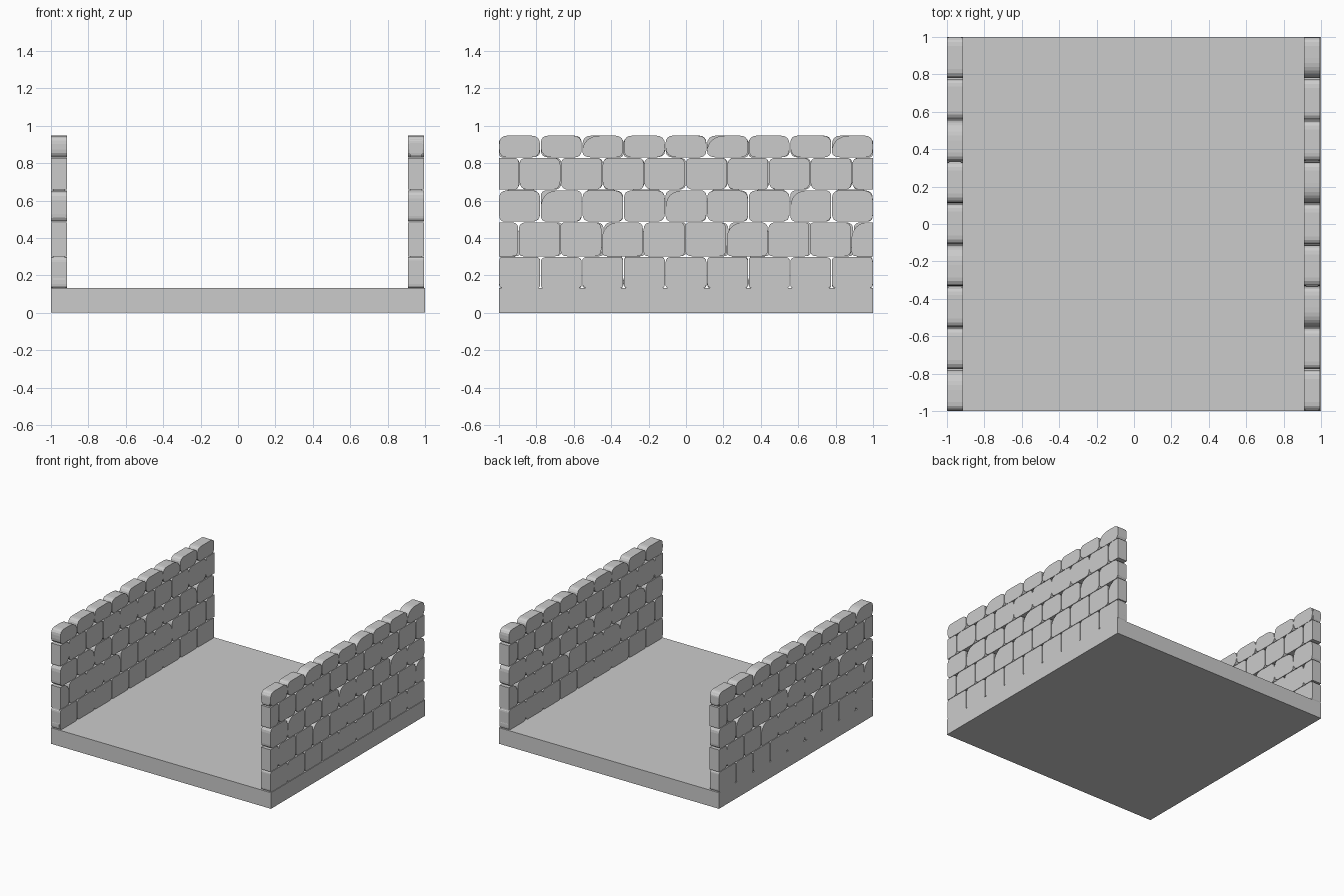
import bpy, bmesh, random
from math import pi
from mathutils import Vector, Matrix

if "Cube" in bpy.data.objects:
    bpy.data.objects.remove(bpy.data.objects["Cube"])

PERIOD, THICK, GAP = 2 / 3, 0.085, 0.002
random.seed(4)


def rounded(points, radius, seg=4):
    """Round each corner of a closed outline with a short curve."""
    out, n = [], len(points)
    for i, p in enumerate(points):
        a, b = points[i - 1] - p, points[(i + 1) % n] - p
        r = radius * random.uniform(0.7, 1.3)
        a = p + a.normalized() * min(r, a.length * 0.48)
        b = p + b.normalized() * min(r, b.length * 0.48)
        for k in range(seg + 1):
            t = k / seg
            out.append(a * (1 - t) ** 2 + p * 2 * t * (1 - t) + b * t * t)
    return out


def block(u0, u1, z0, z1, radius, chip=0.0):
    """Stone outline; chip slants its upper left corner."""
    pts = [(u0, z0), (u1, z0), (u1, z1), (u0 + chip, z1), (u0, z1 - chip)]
    if not chip:
        pts.pop()
    return rounded([Vector(p) for p in pts], radius)


def make_panel():
    """Stones of one repeating panel as (outline, inner depth, outer depth)."""
    # each course: bottom, top, first joint, corner radius
    courses = [(0.13, 0.30, 0.0, 0.025), (0.30, 0.485, 0.105, 0.03),
               (0.485, 0.656, 0.0, 0.042), (0.656, 0.83, 0.108, 0.038),
               (0.828, 0.949, 0.0, 0.05)]
    panel = []
    for row, (z0, z1, start, radius) in enumerate(courses):
        for i in range(3):
            u = start + i * PERIOD / 3
            chip = 0.05 if (row + i) % 3 == 0 and row in (1, 2, 4) else 0
            outline = block(u + GAP, u + PERIOD / 3 - GAP, z0 + GAP, z1 - GAP, radius, chip)
            panel.append((outline, 0, 1))
    # recessed filler stones behind the joints
    for u0, u1, z0, z1 in [(0.60, 0.666, 0.13, 0.19), (0.58, 0.66, 0.24, 0.31),
                           (0.47, 0.55, 0.31, 0.37), (0.04, 0.20, 0.58, 0.66),
                           (0.58, 0.664, 0.50, 0.60), (0.0, 0.10, 0.83, 0.93)]:
        panel.append((block(u0, u1, z0, z1, 0.02), 0.12, 0.88))
    return panel


def build_wall(name, panel, x0, turn):
    bm = bmesh.new()
    for outline, inner, outer in panel:
        for k in range(-1, 3):
            # shift to this panel and trim at the wall ends
            ring = []
            for p in outline:
                q = Vector((min(1, max(-1, p.x - 1 + k * PERIOD)), p.y))
                if not ring or (q - ring[-1]).length > 1e-4:
                    ring.append(q)
            if (ring[0] - ring[-1]).length < 1e-4:
                ring.pop()
            ys = [q.x for q in ring]
            if not ys or max(ys) - min(ys) < 0.005:
                continue
            a = [bm.verts.new((x0 + inner * THICK, q.x, q.y)) for q in ring]
            b = [bm.verts.new((x0 + outer * THICK, q.x, q.y)) for q in ring]
            bm.faces.new(a[::-1])
            bm.faces.new(b)
            for i in range(len(a)):
                j = (i + 1) % len(a)
                bm.faces.new((a[i], a[j], b[j], b[i]))
    if turn:
        bm.transform(Matrix.Rotation(pi, 4, 'Z'))
    mesh = bpy.data.meshes.new(name)
    bm.to_mesh(mesh)
    bm.free()
    bpy.context.collection.objects.link(bpy.data.objects.new(name, mesh))


# Floor slab
bpy.ops.mesh.primitive_cube_add(size=1, location=(0, 0, 0.066))
slab = bpy.context.object
slab.name = "floor_slab"
slab.scale = (2, 2, 0.132)

# Stone walls, the left one is the right one turned half round
stones = make_panel()
build_wall("right_stone_wall", stones, 0.91, False)
build_wall("left_stone_wall", stones, 0.915, True)
